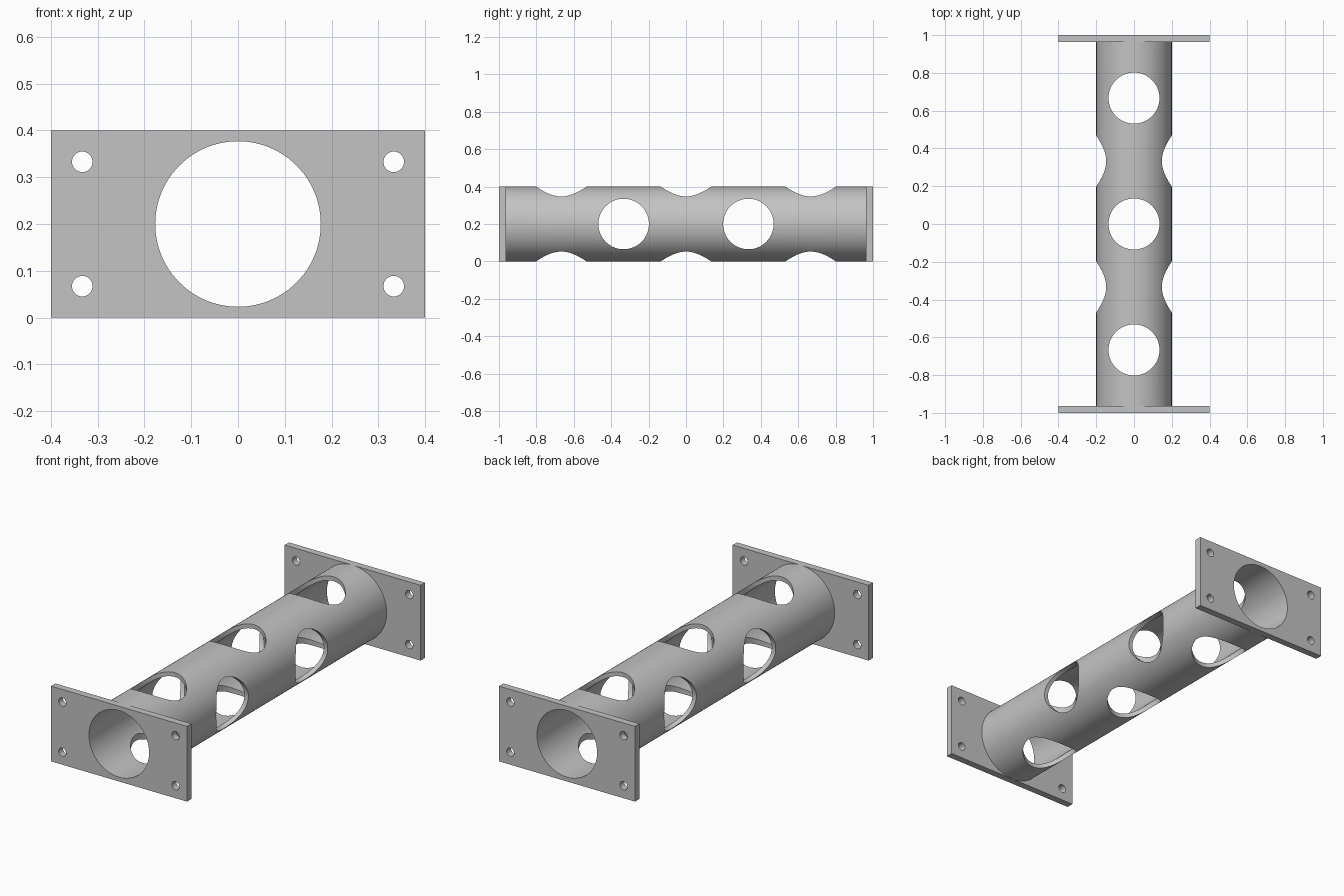
import bpy, bmesh, math
from mathutils import Matrix, Vector

if "Cube" in bpy.data.objects:
    bpy.data.objects.remove(bpy.data.objects["Cube"])

CZ = 0.2            # axis height of the tube
R_OUT, R_IN = 0.2, 0.177
PLATE = 0.037       # flange thickness
SEG = 96

grey = bpy.data.materials.new("plain grey")
grey.diffuse_color = (0.55, 0.55, 0.55, 1)
grey.use_nodes = True
grey.node_tree.nodes["Principled BSDF"].inputs["Base Color"].default_value = grey.diffuse_color


def new_object(name, bm):
    bmesh.ops.recalc_face_normals(bm, faces=bm.faces[:])
    me = bpy.data.meshes.new(name)
    bm.to_mesh(me)
    bm.free()
    ob = bpy.data.objects.new(name, me)
    bpy.context.collection.objects.link(ob)
    return ob


def add_cylinder(bm, centre, axis, radius, length, seg=SEG):
    rot = {'X': Matrix.Rotation(math.pi / 2, 4, 'Y'),
           'Y': Matrix.Rotation(math.pi / 2, 4, 'X'),
           'Z': Matrix.Identity(4)}[axis]
    bmesh.ops.create_cone(bm, cap_ends=True, segments=seg, radius1=radius,
                          radius2=radius, depth=length,
                          matrix=Matrix.Translation(centre) @ rot)


def cut(ob, cutter):
    """Subtract the cutter, apply, and remove the helper."""
    cutter.hide_render = True
    mod = ob.modifiers.new("holes", 'BOOLEAN')
    mod.operation = 'DIFFERENCE'
    mod.solver = 'EXACT'
    mod.object = cutter
    bpy.ops.object.select_all(action='DESELECT')
    bpy.context.view_layer.objects.active = ob
    ob.select_set(True)
    bpy.ops.object.modifier_apply(modifier=mod.name)
    bpy.data.objects.remove(cutter)


def finish(ob):
    ob.data.materials.clear()
    ob.data.materials.append(grey)
    for p in ob.data.polygons:
        p.material_index = 0
    bpy.ops.object.select_all(action='DESELECT')
    bpy.context.view_layer.objects.active = ob
    ob.select_set(True)
    bpy.ops.object.shade_smooth_by_angle(angle=math.radians(30))


# Tube: closed ring section swept between the two flanges
half = 1 - PLATE
bm = bmesh.new()
loops = []
for r, y in ((R_OUT, -half), (R_OUT, half), (R_IN, half), (R_IN, -half)):
    loops.append([bm.verts.new((r * math.cos(2 * math.pi * i / SEG), y,
                                CZ + r * math.sin(2 * math.pi * i / SEG)))
                  for i in range(SEG)])
for k in range(4):
    a, b = loops[k], loops[(k + 1) % 4]
    for i in range(SEG):
        j = (i + 1) % SEG
        bm.faces.new((a[i], a[j], b[j], b[i]))
tube = new_object("tube", bm)

# Alternating vertical and sideways holes through the tube
bm = bmesh.new()
for y in (-2 / 3, 0, 2 / 3):
    add_cylinder(bm, Vector((0, y, CZ)), 'Z', 0.135, 0.8)
for y in (-1 / 3, 1 / 3):
    add_cylinder(bm, Vector((0, y, CZ)), 'X', 0.135, 0.8)
cut(tube, new_object("tube_hole_cutter", bm))

# Remove the tube end rings that sit against the flanges
bm = bmesh.new()
bm.from_mesh(tube.data)
ends = [f for f in bm.faces if all(abs(abs(v.co.y) - half) < 1e-4 for v in f.verts)]
bmesh.ops.delete(bm, geom=ends, context='FACES')
bm.to_mesh(tube.data)
bm.free()
finish(tube)

# End flanges with central bore and four bolt holes
for name, side in (("front_flange", -1), ("back_flange", 1)):
    yc = side * (1 - PLATE / 2)
    bm = bmesh.new()
    bmesh.ops.create_cube(bm, size=1, matrix=Matrix.Translation((0, yc, CZ))
                          @ Matrix.Diagonal((0.8, PLATE, 0.4, 1)))
    flange = new_object(name, bm)
    bm = bmesh.new()
    add_cylinder(bm, Vector((0, yc, CZ)), 'Y', R_IN, 0.2)
    for x in (-0.333, 0.333):
        for z in (-0.133, 0.133):
            add_cylinder(bm, Vector((x, yc, CZ + z)), 'Y', 0.022, 0.2, 32)
    cut(flange, new_object("bolt_hole_cutter", bm))
    finish(flange)
